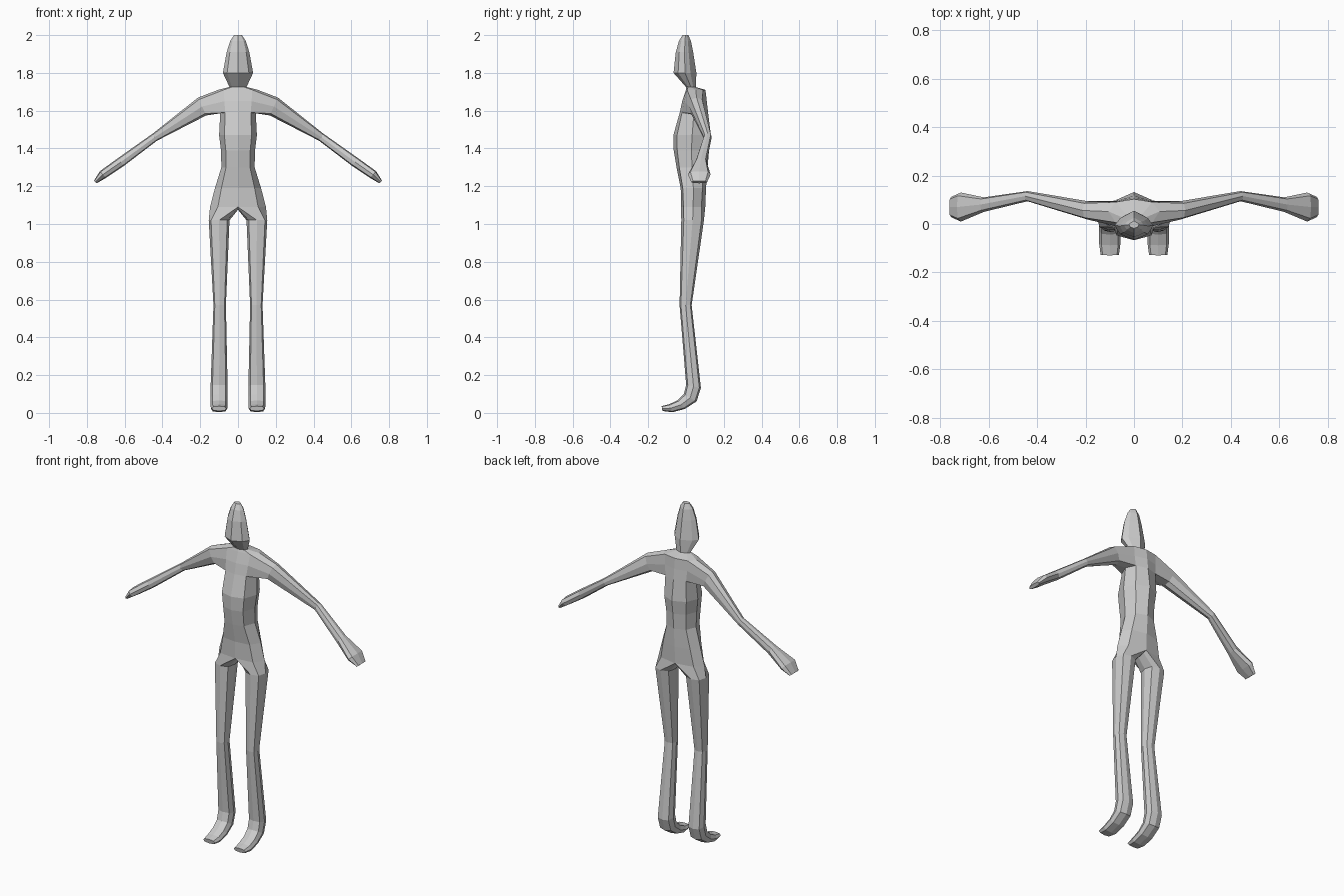
import bpy, bmesh, math
from mathutils import Vector, Matrix

if "Cube" in bpy.data.objects:
    bpy.data.objects.remove(bpy.data.objects["Cube"])

skin = bpy.data.materials.new("plain_grey")
skin.diffuse_color = (0.6, 0.6, 0.6, 1)
skin.use_nodes = True
skin.node_tree.nodes["Principled BSDF"].inputs["Base Color"].default_value = skin.diffuse_color

bm = bmesh.new()


def half_ring(z, w, yf, yb, inset):
    """Half an octagon: front centre, front corner, side, back corner, back centre."""
    d = yb - yf
    pts = [(0, yf), (w * .72, yf + d * inset), (w, (yf + yb) / 2),
           (w * .72, yb - d * (inset + .06)), (0, yb)]
    return [bm.verts.new((x, y, z)) for x, y in pts]


def bridge(a, b, closed=True):
    n = len(a)
    for i in range(n if closed else n - 1):
        j = (i + 1) % n
        bm.faces.new((a[i], a[j], b[j], b[i]))


def tube(start, rings):
    """Loft from an open boundary through rings and cap the end."""
    prev = start
    for ring in rings:
        cur = [bm.verts.new(p) for p in ring]
        bridge(prev, cur)
        prev = cur
    bm.faces.new(prev)


def octagon(c, a, b, first):
    """Slightly squared octagon around c with half-axes a and b."""
    pts = []
    for k in range(8):
        t = math.radians(first + 45 * k)
        s = 1.1 if k % 2 else 1.0
        pts.append(Vector(c) + s * (math.cos(t) * a + math.sin(t) * b))
    return pts


# Torso, neck and head: z, half width, front y, back y, corner inset
body = [
    (1.09, .148, -.026, .102, .10), (1.19, .122, -.028, .106, .08),
    (1.30, .088, -.050, .114, .09), (1.39, .090, -.065, .122, .10),
    (1.47, .100, -.067, .132, .10), (1.59, .094, -.033, .117, .08),
    (1.65, .100, -.020, .110, .08), (1.71, .105, .000, .103, .06),
    (1.725, .045, .000, .052, .20), (1.80, .080, -.066, .055, .20),
    (1.91, .060, -.054, .038, .20), (1.97, .041, -.037, .026, .20),
    (2.00, .021, -.018, .012, .20)]
rings = [half_ring(*r) for r in body]
for i in range(len(rings) - 1):
    a, b = rings[i], rings[i + 1]
    if i in (5, 6):                      # leave the shoulder open
        bridge(a[:2], b[:2], False)
        bridge(a[3:], b[3:], False)
    else:
        bridge(a, b, False)
bm.faces.new(rings[-1])

# Arm: centre, half depth in y, half thickness, tilt of the section
arm = [((.19, .056, 1.622), .038, .052, 24), ((.44, .115, 1.460), .021, .022, 28),
       ((.62, .080, 1.328), .030, .026, 36), ((.715, .070, 1.262), .060, .024, 44),
       ((.755, .070, 1.222), .042, .010, 50)]
lo, mid, up = rings[5:8]
shoulder = [up[2], up[1], mid[1], lo[1], lo[2], lo[3], mid[3], up[3]]
arm_rings = []
for c, hy, hu, tilt in arm:
    t = math.radians(tilt)
    arm_rings.append(octagon(c, Vector((math.sin(t), 0, math.cos(t))) * hu,
                             Vector((0, -hy, 0)), 0))
tube(shoulder, arm_rings)

# Leg and foot: centre, half width, half depth, tilt of the section
leg = [((.100, .035, 1.02), .055, .060, 0), ((.097, -.002, .57), .033, .032, 0),
       ((.100, .040, .14), .045, .040, 12), ((.100, .022, .080), .045, .039, 30),
       ((.100, -.025, .044), .045, .030, 50), ((.100, -.080, .025), .044, .023, 70),
       ((.100, -.127, .023), .038, .013, 80)]
crotch = [bm.verts.new(p) for p in ((0, .08, 1.083), (0, .038, 1.075), (0, 0, 1.083))]
hip = rings[0] + crotch                  # front, outer side, back, then crotch
leg_rings = []
for c, hx, hy, tilt in leg:
    t = math.radians(tilt)
    leg_rings.append(octagon(c, Vector((hx, 0, 0)),
                             Vector((0, -math.cos(t), math.sin(t))) * hy, 90)[::1])
# Run each section from the front around the outer side
leg_rings = [[r[-k % 8] for k in range(8)] for r in leg_rings]
tube(hip, leg_rings)

# Mirror to the other side and weld the centre line
bmesh.ops.mirror(bm, geom=bm.verts[:] + bm.edges[:] + bm.faces[:],
                 matrix=Matrix.Identity(4), merge_dist=.0005, axis='X')
bmesh.ops.remove_doubles(bm, verts=bm.verts[:], dist=.0005)
bmesh.ops.recalc_face_normals(bm, faces=bm.faces[:])

mesh = bpy.data.meshes.new("figure_body")
bm.to_mesh(mesh)
bm.free()
mesh.materials.append(skin)
figure = bpy.data.objects.new("figure_body", mesh)
bpy.context.collection.objects.link(figure)
